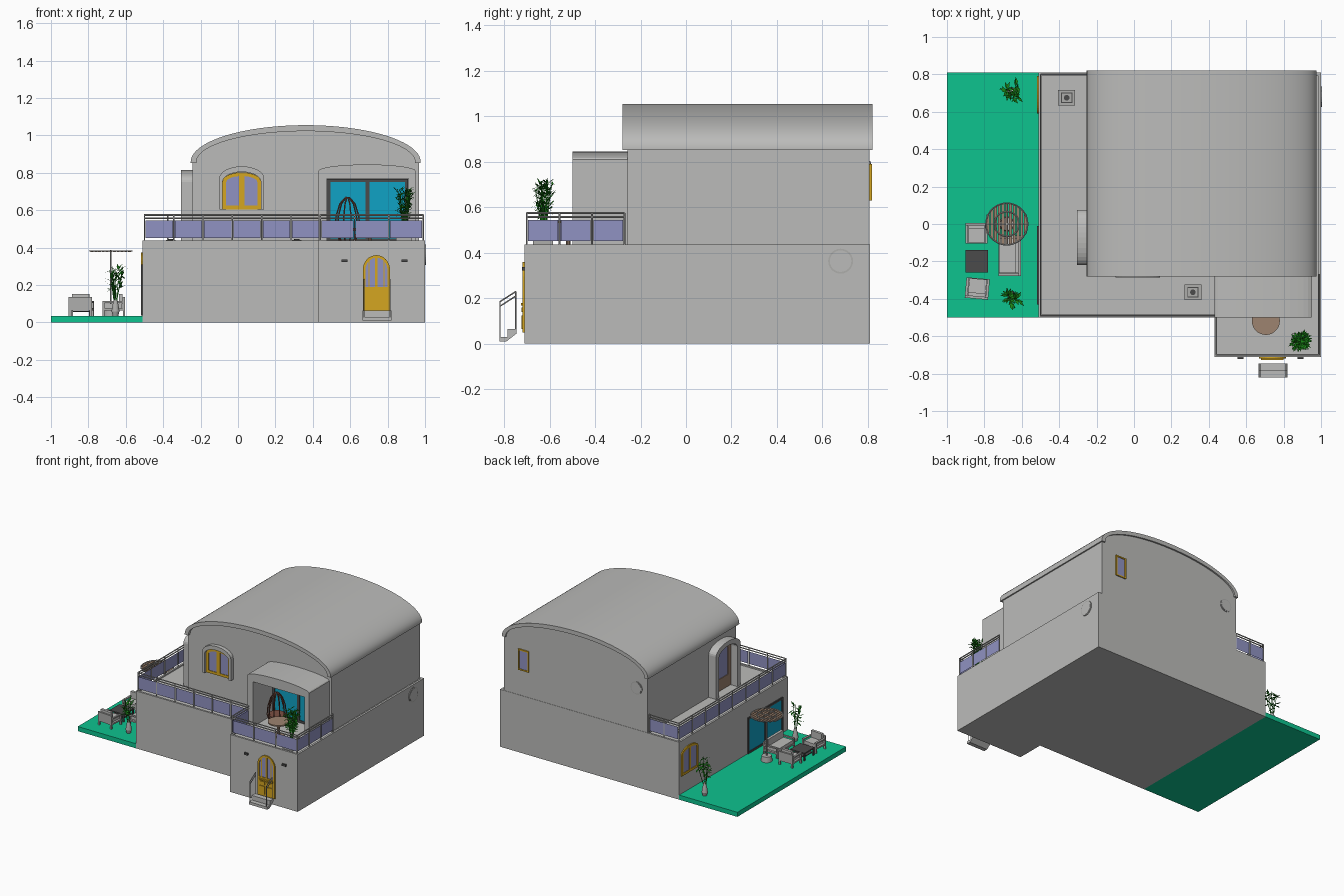
import bpy, bmesh, math, random
from mathutils import Matrix, Vector

if "Cube" in bpy.data.objects:
    bpy.data.objects.remove(bpy.data.objects["Cube"])

random.seed(4)
COLOURS = {"wall_grey": (.5, .5, .49), "pale_glass": (.28, .29, .54), "cyan_glass": (.005, .36, .56),
           "yellow_frame": (.66, .38, .015), "lawn_green": (.004, .546, .275), "leaf_green": (.01, .22, .008),
           "wood_brown": (.34, .23, .16), "dark_grey": (.07, .07, .07), "red_brown": (.2, .08, .055),
           "light_grey": (.42, .42, .41)}
MATS = {}
for k, c in COLOURS.items():
    MATS[k] = bpy.data.materials.new(k)
    MATS[k].diffuse_color = (*c, 1)


def make(name, bm, mat, smooth=False, recalc=True):
    if recalc:
        bmesh.ops.recalc_face_normals(bm, faces=bm.faces)
    me = bpy.data.meshes.new(name)
    bm.to_mesh(me)
    bm.free()
    me.materials.append(MATS[mat])
    if smooth:
        me.polygons.foreach_set("use_smooth", [True] * len(me.polygons))
        me.set_sharp_from_angle(angle=math.radians(35))
    ob = bpy.data.objects.new(name, me)
    bpy.context.collection.objects.link(ob)
    return ob


def box(bm, x0, x1, y0, y1, z0, z1, M=Matrix()):
    T = Matrix.Translation(((x0 + x1) / 2, (y0 + y1) / 2, (z0 + z1) / 2))
    bmesh.ops.create_cube(bm, size=1, matrix=M @ T @ Matrix.Diagonal((x1 - x0, y1 - y0, z1 - z0, 1)))


def bar(bm, a, b, r, r2=None, seg=6):
    a, b = Vector(a), Vector(b)
    q = (b - a).to_track_quat('Z', 'Y').to_matrix().to_4x4()
    bmesh.ops.create_cone(bm, cap_ends=True, segments=seg, radius1=r, radius2=r if r2 is None else r2,
                          depth=(b - a).length, matrix=Matrix.Translation((a + b) / 2) @ q)


def prism(bm, pts, axis, a, b):
    put = {'X': lambda u, v, w: (w, u, v), 'Y': lambda u, v, w: (u, w, v), 'Z': lambda u, v, w: (u, v, w)}[axis]
    lo, hi = [[bm.verts.new(put(u, v, w)) for u, v in pts] for w in (a, b)]
    bm.faces.new(lo)
    bm.faces.new(hi)
    for i in range(len(pts)):
        j = (i + 1) % len(pts)
        bm.faces.new((lo[i], lo[j], hi[j], hi[i]))


def arch(c, w, z0, zs, zt, n=16):
    """Outline of an arched opening; a plain rectangle when zs == zt."""
    top = [(c - w, zs), (c + w, zs)] if zs == zt else [
        (c - w * math.cos(math.pi * i / n), zs + (zt - zs) * math.sin(math.pi * i / n)) for i in range(n + 1)]
    return [(c - w, z0)] + top + [(c + w, z0)]


def solid(name, mat, pts, axis, a, b, smooth=False):
    bm = bmesh.new()
    prism(bm, pts, axis, a, b)
    return make(name, bm, mat, smooth)


def boxes(name, mat, items):
    bm = bmesh.new()
    for it in items:
        box(bm, *it)
    return make(name, bm, mat)


def window(name, axis, pos, side, c, w, z0, zs, zt, t, frame, glass, bars=()):
    """Glass plate, frame around it and rectangular glazing bars."""
    solid(name + "_glass", glass, arch(c, w - t / 2, z0, zs, zt - t / 2), axis, pos, pos + side * .004)
    bm = bmesh.new()
    flat = zs == zt
    inner = arch(c, w - t, z0, zs - t if flat else zs, zt - t)
    prism(bm, arch(c, w, z0, zs, zt) + inner[::-1], axis, pos, pos + side * .009)
    for u0, u1, v0, v1 in list(bars) + [(c - w, c + w, z0, z0 + t)]:
        prism(bm, [(u0, v0), (u1, v0), (u1, v1), (u0, v1)], axis, pos, pos + side * .008)
    make(name + "_frame", bm, frame)


# lower storey, lawn, curb
solid("lower_storey", "wall_grey", [(-.51, .81), (-.51, -.5), (.43, -.5), (.43, -.71), (1, -.71), (1, .81)], 'Z', 0, .427)
boxes("patio_lawn", "lawn_green", [(-1, -.51, -.5, .81, 0, .035)])
boxes("terrace_curb", "wall_grey", [(-.51, -.495, -.5, .81, .427, .437), (-.51, .445, -.5, -.485, .427, .437),
      (.43, .445, -.71, -.5, .427, .437), (.43, 1, -.71, -.695, .427, .437),
      (.985, 1, -.71, .81, .427, .437), (-.51, 1, .795, .81, .427, .437)])

# upper storey with vaulted roof and porch
solid("upper_storey", "wall_grey", arch(.362, .605, .427, .86, 1.035, 32), 'Y', -.257, .808)
solid("vault_roof", "wall_grey", arch(.362, .615, .852, .858, 1.055, 40) + arch(.362, .585, .852, .858, 1.023, 40)[::-1],
      'Y', -.28, .82, True)
solid("porch", "wall_grey", arch(.69, .26, .427, .81, .845) + arch(.693, .218, .427, .77, .77)[::-1], 'Y', -.5, -.25)
window("porch_door", 'Y', -.257, -1, .693, .217, .43, .768, .768, .018, "dark_grey", "cyan_glass", [(.682, .704, .43, .765)])

# front arched window and side terrace door with their surrounds
solid("window_surround", "wall_grey", arch(.02, .12, .605, .77, .835) + arch(.02, .103, .605, .75, .805)[::-1], 'Y', -.287, -.25)
window("front_window", 'Y', -.257, -1, .02, .103, .605, .75, .803, .02, "yellow_frame", "pale_glass", [(.006, .034, .605, .8)])
solid("side_door_surround", "wall_grey", arch(-.073, .147, .427, .75, .815) + arch(-.073, .11, .427, .73, .78)[::-1], 'X', -.305, -.24)
window("side_door", 'X', -.243, -1, -.073, .11, .43, .73, .778, .035, "wood_brown", "pale_glass", [(-.15, .0, .43, .52)])

# lower left wall openings, back window
window("patio_door", 'X', -.51, -1, -.22, .21, .036, .31, .31, .015, "dark_grey", "cyan_glass", [(-.228, -.212, .036, .3)])
window("left_window", 'X', -.51, -1, .69, .1, .17, .33, .375, .018, "yellow_frame", "pale_glass", [(.68, .7, .17, .36)])
window("back_window", 'Y', .808, 1, .8, .045, .63, .79, .79, .01, "yellow_frame", "pale_glass")

# front door with lower panels, steps and handrails
window("front_door", 'Y', -.71, -1, .74, .073, .05, .28, .36, .014, "yellow_frame", "pale_glass",
       [(.67, .81, .05, .19), (.733, .747, .05, .35), (.697, .703, .19, .335), (.777, .783, .19, .335)])
boxes("door_panels", "yellow_frame", [(x, x + .045, -.724, -.715, z, z + h)
      for x in (.687, .748) for z, h in ((.065, .06), (.14, .02))])
boxes("door_molding", "yellow_frame", [(.68, .8, -.726, -.712, .168, .178)])
solid("door_steps", "wall_grey", [(-.82, .01), (-.82, .03), (-.785, .03), (-.785, .065), (-.745, .065), (-.745, .045), (-.79, .01)],
      'X', .665, .82)
bm = bmesh.new()
for x in (.673, .812):
    for a, b in (((-.818, .02), (-.818, .185)), ((-.748, .06), (-.748, .23)),
                 ((-.818, .185), (-.748, .23)), ((-.818, .165), (-.748, .21))):
        bar(bm, (x, *a), (x, *b), .003)
make("step_handrails", bm, "light_grey")
boxes("wall_lights", "dark_grey", [(x - .016, x + .016, -.722, -.71, .322, .337) for x in (.57, .89)])

# round vents
for name, a, n, r in (("right_vent", (.995, .68, .363), (1, 0, 0), .055), ("back_vent", (-.15, .803, .755), (0, 1, 0), .048)):
    a, n = Vector(a), Vector(n)
    bm = bmesh.new()
    bar(bm, a, a + n * .009, r, seg=24)
    make(name + "_rim", bm, "light_grey")
    bm = bmesh.new()
    bar(bm, a, a + n * .011, r * .86, seg=24)
    make(name + "_plate", bm, "wall_grey")

# railing around the terrace
path = [(-.25, .8), (-.5, .8), (-.5, -.49), (.44, -.49), (.44, -.7), (.99, -.7), (.99, -.27)]
rail, glass = bmesh.new(), bmesh.new()
for p, q in zip(path, path[1:]):
    p, q = Vector((*p, 0)), Vector((*q, 0))
    d, up = (q - p).normalized(), Vector((0, 0, 1))
    for z in (.575, .558):
        bar(rail, p + up * z, q + up * z, .0045)
    n = max(1, round((q - p).length / .16))
    for i in range(n + 1):
        c = p.lerp(q, i / n)
        bar(rail, c + up * .43, c + up * .575, .004)
        if i < n:
            e = p.lerp(q, (i + 1) / n)
            lo, hi = c + d * .006, e - d * .006
            vs = [glass.verts.new(v) for v in (lo + up * .452, hi + up * .452, hi + up * .545, lo + up * .545)]
            glass.faces.new(vs if d.y - d.x > 0 else vs[::-1])
make("terrace_railing", rail, "light_grey")
make("railing_panels", glass, "pale_glass", recalc=False)

# terrace roof lights
for x, y in ((-.36, .675), (.315, -.365)):
    boxes("roof_light_base", "light_grey", [(x - .045, x + .045, y - .042, y + .042, .425, .437)])
    boxes("roof_light_recess", "dark_grey", [(x - .03, x + .03, y - .028, y + .028, .43, .439)])
    boxes("roof_light_plate", "light_grey", [(x - .025, x + .025, y - .023, y + .023, .43, .441)])
    bm = bmesh.new()
    bar(bm, (x, y, .43), (x, y, .445), .015, seg=16)
    make("roof_light_lamp", bm, "dark_grey")

# porch table and wicker chair
bm = bmesh.new()
bar(bm, (.705, -.518, .53), (.705, -.518, .54), .075, seg=28)
bar(bm, (.705, -.518, .43), (.705, -.518, .53), .01, seg=10)
bar(bm, (.705, -.518, .427), (.705, -.518, .437), .04, seg=16)
make("porch_table", bm, "wood_brown")
bm = bmesh.new()
for k in range(10):
    t = 2 * math.pi * k / 10
    prof = [(.04, .43), (.066, .5), (.06, .57), (.04, .635), (.008, .67)]
    pts = [(.585 + r * math.cos(t), -.37 + r * math.sin(t), z) for r, z in prof]
    for a, b in zip(pts, pts[1:]):
        bar(bm, a, b, .004, seg=5)
bar(bm, (.585, -.37, .49), (.585, -.37, .505), .062, seg=16)
make("wicker_chair", bm, "red_brown")


# potted plants
def plant(name, x, y, z0, h, r, stems, leaves, size):
    bm = bmesh.new()
    for _ in range(stems):
        t, k = random.uniform(0, 6.28), random.uniform(.3, .8)
        a = Vector((x + .1 * r * math.cos(t), y + .1 * r * math.sin(t), z0))
        b = Vector((x + k * r * math.cos(t), y + k * r * math.sin(t), z0 + h * random.uniform(.75, .95)))
        bar(bm, a, b, .003, .0015, 4)
        for _ in range(leaves):
            c = a.lerp(b, random.uniform(.35, 1))
            s = random.uniform(0, 6.28)
            d = Vector((math.cos(s), math.sin(s), random.uniform(-.5, .9))) * size
            w = d.cross(Vector((0, 0, 1))).normalized() * size * .16
            bm.faces.new([bm.verts.new(v) for v in (c, c + d * .5 + w, c + d, c + d * .5 - w)])
    make(name, bm, "leaf_green")


plant("porch_bamboo", .89, -.625, .49, .24, .05, 14, 16, .035)
boxes("bamboo_pot", "light_grey", [(.845, .93, -.672, -.585, .427, .5)])
for y in (.71, -.38):
    plant("patio_palm", -.655, y, .11, .21, .07, 5, 7, .045)
    bm = bmesh.new()
    for z0, z1, r0, r1 in ((.035, .06, .015, .022), (.06, .085, .022, .018), (.085, .13, .018, .009)):
        bar(bm, (-.655, y, z0), (-.655, y, z1), r0, r1, 14)
    make("palm_vase", bm, "light_grey", True)

# slatted parasol
px, py, R = -.68, 0, .112
bm = bmesh.new()
for i in range(-5, 6):
    u = i * .02
    l = math.sqrt(R * R - u * u)
    box(bm, px + u - .0075, px + u + .0075, py - l, py + l, .376, .381)
make("parasol_slats", bm, "wood_brown")
bm = bmesh.new()
for r in (.066, R):
    for k in range(28):
        a, b = [(px + r * math.cos(t), py + r * math.sin(t), .382) for t in (k * math.pi / 14, (k + 1) * math.pi / 14)]
        bar(bm, a, b, .004, seg=5)
bar(bm, (px - R, py, .382), (px + R, py, .382), .003)
bar(bm, (px, py - R, .382), (px, py + R, .382), .003)
bar(bm, (px, py, .035), (px, py, .387), .005, seg=10)
bar(bm, (px, py, .035), (px, py, .075), .04, .035, 20)
make("parasol_frame_and_base", bm, "light_grey")


# patio seating; local front is -y
def seat(name, cx, cy, w, d, turn):
    M = Matrix.Translation((cx, cy, .035)) @ Matrix.Rotation(math.radians(turn), 4, 'Z')
    w, d = w / 2, d / 2
    bm = bmesh.new()
    for s in (-1, 1):
        x0, x1 = sorted((s * w, s * (w - .014)))
        box(bm, x0, x1, -d, d, .07, .08, M)
        for y in (-d, d - .01):
            box(bm, x0, x1, y, y + .01, 0, .075, M)
    box(bm, -w, w, -d, d, .03, .042, M)
    box(bm, -w, w, d - .012, d, .035, .1, M)
    make(name + "_frame", bm, "light_grey")
    bm = bmesh.new()
    box(bm, -w + .016, w - .016, -d + .003, d - .014, .042, .066, M)
    box(bm, -w + .016, w - .016, d - .032, d - .012, .066, .118, M)
    make(name + "_cushions", bm, "wall_grey")


seat("armchair_back", -.842, -.05, .12, .11, 0)
seat("armchair_front", -.838, -.345, .125, .11, 175)
seat("sofa", -.665, -.17, .215, .12, -90)
boxes("coffee_table", "dark_grey", [(-.9, -.78, -.26, -.14, .085, .095), (-.89, -.79, -.25, -.15, .055, .062)] +
      [(x, x + .01, y, y + .01, .035, .09) for x in (-.9, -.79) for y in (-.26, -.15)])

for m in bpy.data.materials:
    if m.users and not m.is_grease_pencil:
        m.use_nodes = True
        m.node_tree.nodes["Principled BSDF"].inputs["Base Color"].default_value = m.diffuse_color
